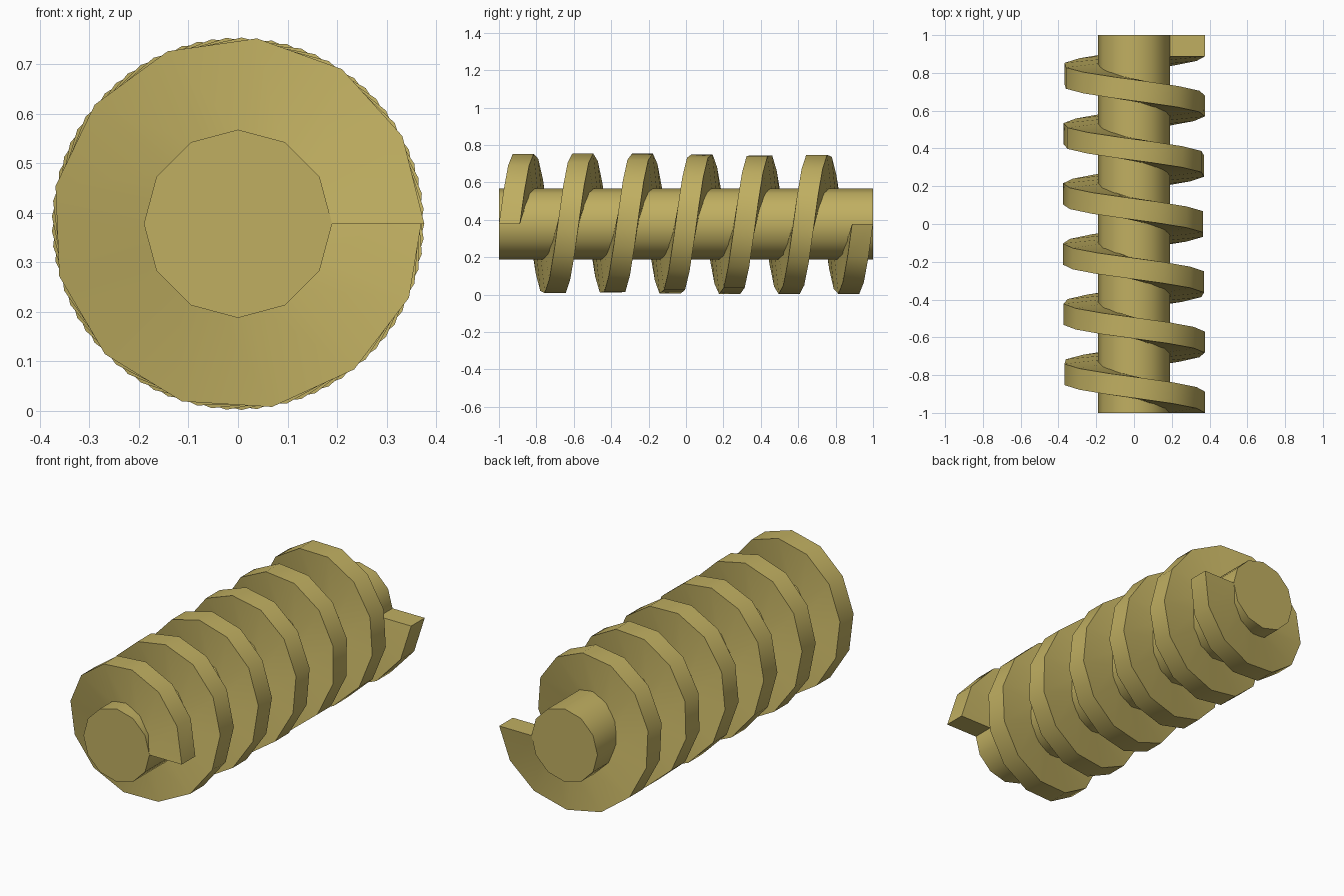
import bpy, bmesh, math

if "Cube" in bpy.data.objects:
    bpy.data.objects.remove(bpy.data.objects["Cube"])

CZ = 0.378           # axis height
R_OUT, R_CORE, R_IN = 0.376, 0.19, 0.165
TURNS, STEPS = 6, 77
WIDTH = 0.112        # thread width along the axis

mat = bpy.data.materials.new("brass yellow")
mat.diffuse_color = (0.53, 0.43, 0.12, 1)
mat.use_nodes = True
mat.node_tree.nodes["Principled BSDF"].inputs["Base Color"].default_value = mat.diffuse_color


def finish(bm, name):
    bmesh.ops.recalc_face_normals(bm, faces=bm.faces)
    me = bpy.data.meshes.new(name)
    bm.to_mesh(me)
    bm.free()
    me.materials.append(mat)
    ob = bpy.data.objects.new(name, me)
    bpy.context.collection.objects.link(ob)
    bpy.ops.object.select_all(action='DESELECT')
    ob.select_set(True)
    bpy.context.view_layer.objects.active = ob
    bpy.ops.object.shade_smooth_by_angle(angle=math.radians(40))
    return ob


def ring_point(bm, r, a, y):
    return bm.verts.new((r * math.cos(a), y, CZ + r * math.sin(a)))


# twelve-sided core shaft lying along y
bm = bmesh.new()
ends = [[ring_point(bm, R_CORE, math.radians(30 * i), y) for i in range(12)] for y in (-1, 1)]
for e in ends:
    bm.faces.new(e)
for i in range(12):
    j = (i + 1) % 12
    bm.faces.new((ends[0][i], ends[0][j], ends[1][j], ends[1][i]))
finish(bm, "core_shaft")

# helical thread: rectangular section swept around the shaft
bm = bmesh.new()
sections = []
for s in range(STEPS + 1):
    t = s / STEPS
    a = math.tau * TURNS * t
    y = -1 + (2 - WIDTH) * t
    sections.append([ring_point(bm, r, a, y + d) for r, d in
                     ((R_IN, 0), (R_OUT, 0), (R_OUT, WIDTH), (R_IN, WIDTH))])
for p, q in zip(sections, sections[1:]):
    for i in range(4):
        j = (i + 1) % 4
        bm.faces.new((p[i], p[j], q[j], q[i]))
bm.faces.new(sections[0])
bm.faces.new(sections[-1])
finish(bm, "screw_thread")
